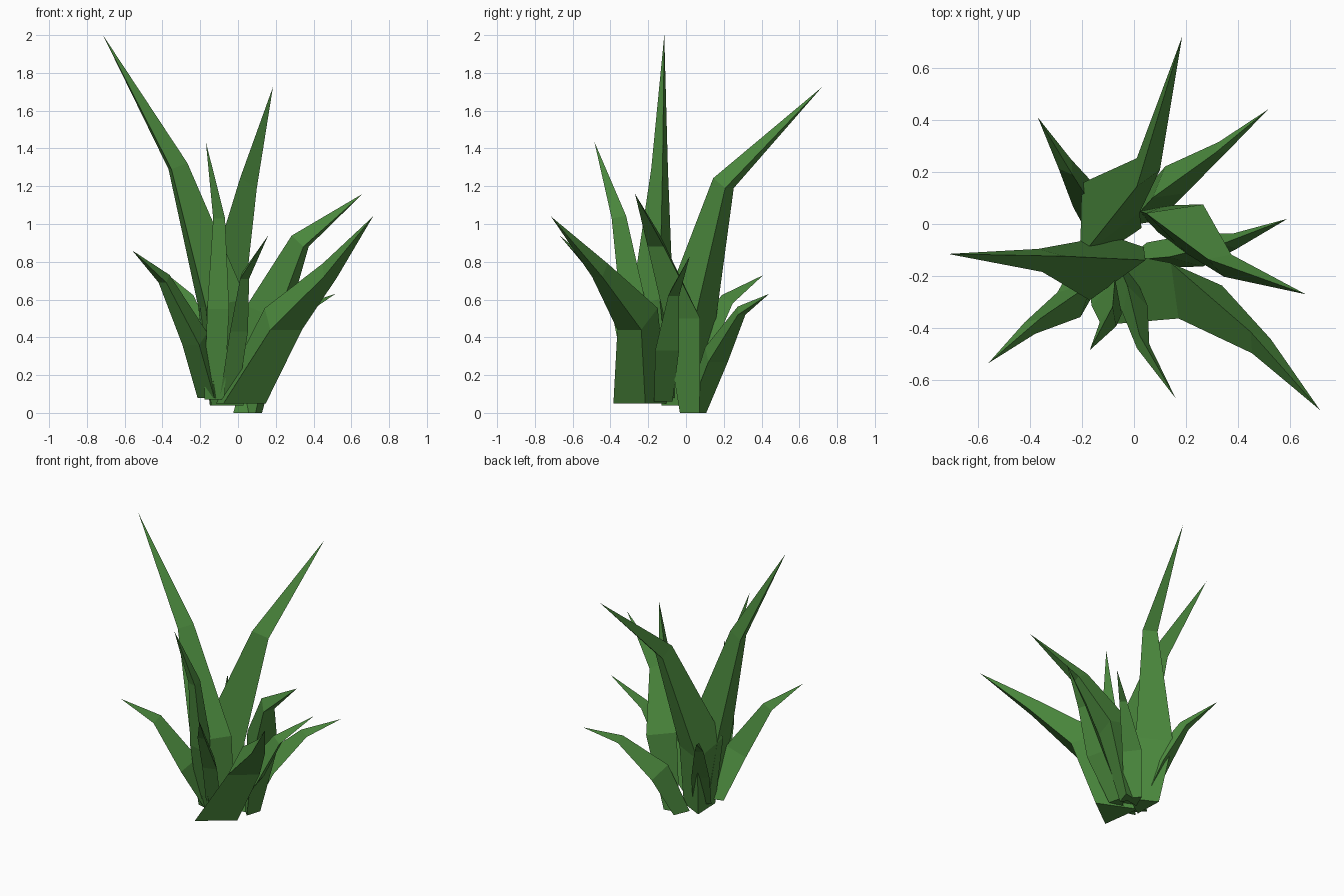
import bpy, bmesh
from math import radians, cos, sin
from mathutils import Vector

if "Cube" in bpy.data.objects:
    bpy.data.objects.remove(bpy.data.objects["Cube"])

green = bpy.data.materials.new("leaf_green")
green.diffuse_color = (0.075, 0.265, 0.05, 1)
green.use_nodes = True
green.node_tree.nodes["Principled BSDF"].inputs["Base Color"].default_value = green.diffuse_color


def leaf(name, facing, base, lower, upper, tip):
    """Three-sided blade: flat outer face turned to 'facing' degrees, inner ridge.
    Sections are x, y, z, width."""
    rows = [base, lower, upper]
    mids = [Vector(r[:3]) for r in rows] + [Vector(tip)]
    out = Vector((cos(radians(facing)), sin(radians(facing)), 0))
    side = Vector((-out.y, out.x, 0))
    bm = bmesh.new()
    rings = []
    for i, r in enumerate(rows):
        d = mids[i + 1] - mids[max(i - 1, 0)]
        if i == 0:
            inward = -out              # level cut at the foot
        else:
            inward = Vector((0, 0, d.dot(out))) - out * d.z
            inward.normalize()
        pts = (mids[i] - side * r[3] / 2, mids[i] + side * r[3] / 2,
               mids[i] + inward * r[3] * (0.9, 1.05, 1.1)[i])
        rings.append([bm.verts.new(p) for p in pts])
    # Skin, point and foot
    for a, b in zip(rings, rings[1:]):
        for k in range(3):
            j = (k + 1) % 3
            bm.faces.new((a[k], a[j], b[j], b[k]))
    top = bm.verts.new(tip)
    for k in range(3):
        bm.faces.new((rings[-1][k], rings[-1][(k + 1) % 3], top))
    bm.faces.new(rings[0][::-1])
    bmesh.ops.recalc_face_normals(bm, faces=bm.faces)
    me = bpy.data.meshes.new(name)
    bm.to_mesh(me)
    bm.free()
    me.materials.append(green)
    bpy.context.collection.objects.link(bpy.data.objects.new(name, me))


# Tall leaves
leaf("tall_left_leaf", 190, (-.14, -.12, .08, .2), (-.19, -.18, .56, .23), (-.36, -.14, 1.29, .09), (-.715, -.115, 2))
leaf("tall_back_leaf", 63, (-.06, .03, .04, .2), (-.09, .1, .48, .25), (.055, .23, 1.19, .1), (.185, .72, 1.725))
leaf("tall_front_leaf", 255, (-.125, -.21, .07, .11), (-.105, -.33, .55, .12), (-.1, -.385, 1.03, .065), (-.17, -.485, 1.435))
# Broad leaning leaves
leaf("broad_right_leaf", -18, (.11, .02, 0, .11), (.235, -.02, .5, .2), (.36, -.16, .88, .09), (.66, -.27, 1.16))
leaf("broad_front_leaf", -53, (.035, -.3, .05, .28), (.255, -.3, .44, .21), (.49, -.47, .72, .09), (.715, -.715, 1.04))
# Short leaves
leaf("short_back_right_leaf", 38, (.06, .06, 0, .12), (.16, .17, .27, .13), (.34, .295, .52, .05), (.515, .44, .63))
leaf("short_back_left_leaf", 125, (-.13, .0, .08, .12), (-.185, .1, .32, .12), (-.265, .23, .58, .06), (-.37, .41, .73))
leaf("short_right_leaf", 13, (.06, -.12, .06, .1), (.25, -.1, .33, .13), (.39, -.065, .62, .06), (.59, .02, .83))
leaf("short_front_leaf", -72, (-.05, -.2, .07, .1), (.005, -.33, .43, .1), (.035, -.47, .71, .05), (.16, -.67, .94))
leaf("short_front_left_leaf", 223, (-.17, -.17, .08, .13), (-.25, -.31, .36, .13), (-.4, -.4, .69, .06), (-.56, -.535, .86))
